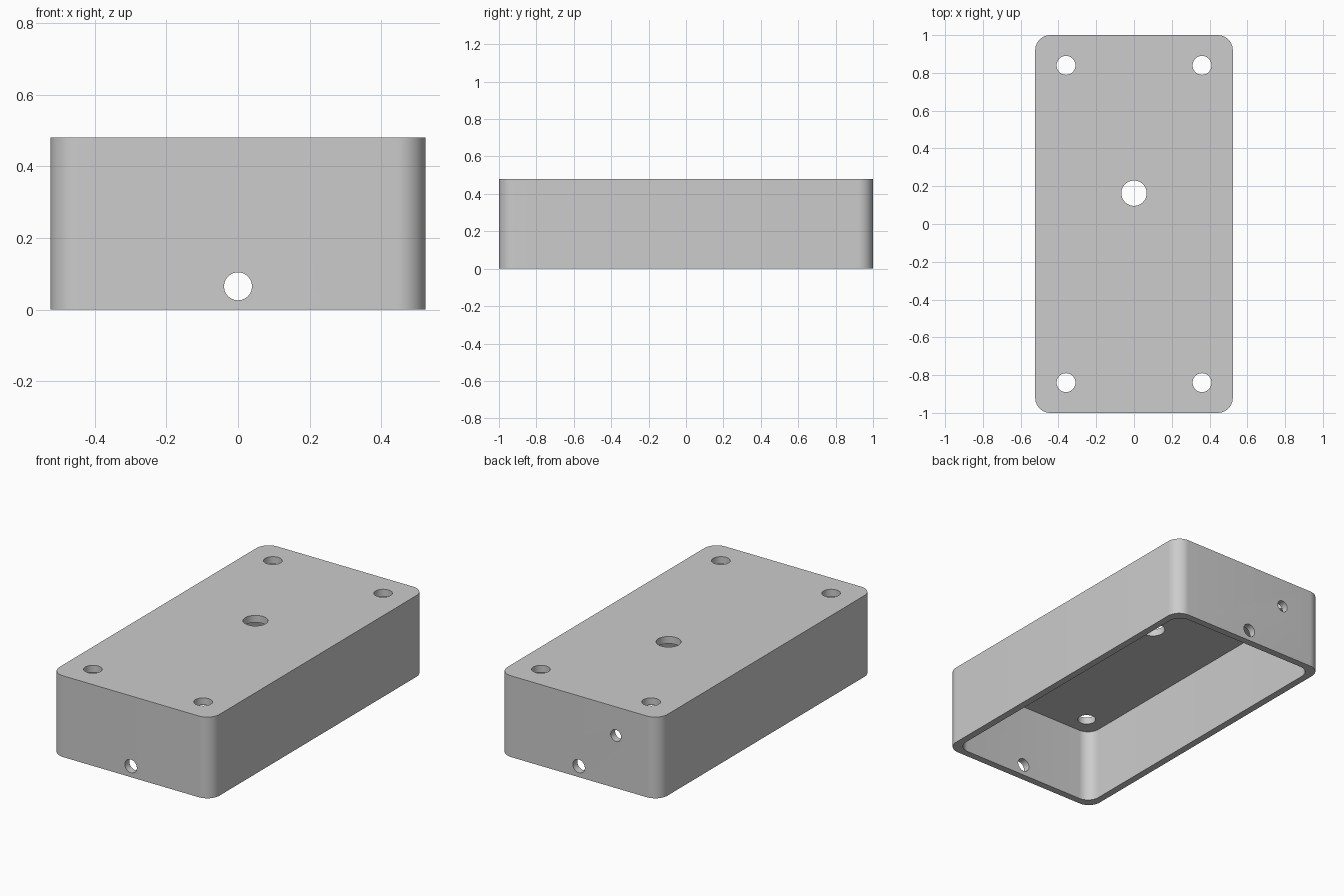
import bpy, bmesh, math
from mathutils import Matrix, Vector

if "Cube" in bpy.data.objects:
    bpy.data.objects.remove(bpy.data.objects["Cube"], do_unlink=True)

WIDTH, LENGTH, HEIGHT = 1.046, 2.0, 0.48
WALL = 0.042

grey = bpy.data.materials.new("light grey")
grey.use_nodes = True
colour = (0.604, 0.604, 0.604, 1)
grey.diffuse_color = colour
grey.node_tree.nodes["Principled BSDF"].inputs["Base Color"].default_value = colour


def make_object(name, bm):
    bmesh.ops.recalc_face_normals(bm, faces=bm.faces)
    mesh = bpy.data.meshes.new(name)
    bm.to_mesh(mesh)
    bm.free()
    mesh.materials.append(grey)
    obj = bpy.data.objects.new(name, mesh)
    bpy.context.collection.objects.link(obj)
    return obj


def rounded_block(name, width, length, radius, bottom, top, steps=12):
    """Upright prism with rounded vertical corners."""
    bm = bmesh.new()
    outline = []
    for i, (sx, sy) in enumerate([(1, 1), (-1, 1), (-1, -1), (1, -1)]):
        cx, cy = sx * (width / 2 - radius), sy * (length / 2 - radius)
        for k in range(steps + 1):
            a = (i + k / steps) * math.pi / 2
            outline.append(bm.verts.new((cx + radius * math.cos(a), cy + radius * math.sin(a), bottom)))
    base = bm.faces.new(outline)
    extruded = bmesh.ops.extrude_face_region(bm, geom=[base])["geom"]
    moved = [g for g in extruded if isinstance(g, bmesh.types.BMVert)]
    bmesh.ops.translate(bm, verts=moved, vec=(0, 0, top - bottom))
    return make_object(name, bm)


def drill(name, centre, radius, along_y=False):
    """Cylinder used to cut a hole."""
    bm = bmesh.new()
    turn = Matrix.Rotation(math.pi / 2, 4, "X") if along_y else Matrix()
    bmesh.ops.create_cone(bm, cap_ends=True, segments=40, radius1=radius, radius2=radius,
                          depth=0.2, matrix=Matrix.Translation(Vector(centre)) @ turn)
    return make_object(name, bm)


# Outer body and the cavity, open underneath
body = rounded_block("enclosure_body", WIDTH, LENGTH, 0.08, 0, HEIGHT)
cutters = [rounded_block("cavity_cutter", WIDTH - 2 * WALL, LENGTH - 2 * WALL, 0.075,
                         -0.1, HEIGHT - WALL)]

# Top holes: four at the corners and a larger one near the middle
for sx in (-1, 1):
    for sy in (-1, 1):
        cutters.append(drill("corner_hole_cutter", (sx * 0.36, sy * 0.84, HEIGHT), 0.05))
cutters.append(drill("middle_hole_cutter", (0, 0.163, HEIGHT), 0.067))

# End holes: a low one at each end and a high one at the back
for side in (-1, 1):
    cutters.append(drill("end_hole_cutter", (0, side * LENGTH / 2, 0.065), 0.039, True))
cutters.append(drill("high_hole_cutter", (-0.242, LENGTH / 2, 0.31), 0.034, True))

bpy.ops.object.select_all(action="DESELECT")
body.select_set(True)
bpy.context.view_layer.objects.active = body
for cutter in cutters:
    cut = body.modifiers.new("cut", "BOOLEAN")
    cut.operation = "DIFFERENCE"
    cut.solver = "EXACT"
    cut.object = cutter
    bpy.ops.object.modifier_apply(modifier=cut.name)
for cutter in cutters:
    bpy.data.objects.remove(cutter, do_unlink=True)

bpy.ops.object.shade_smooth_by_angle(angle=math.radians(30))
